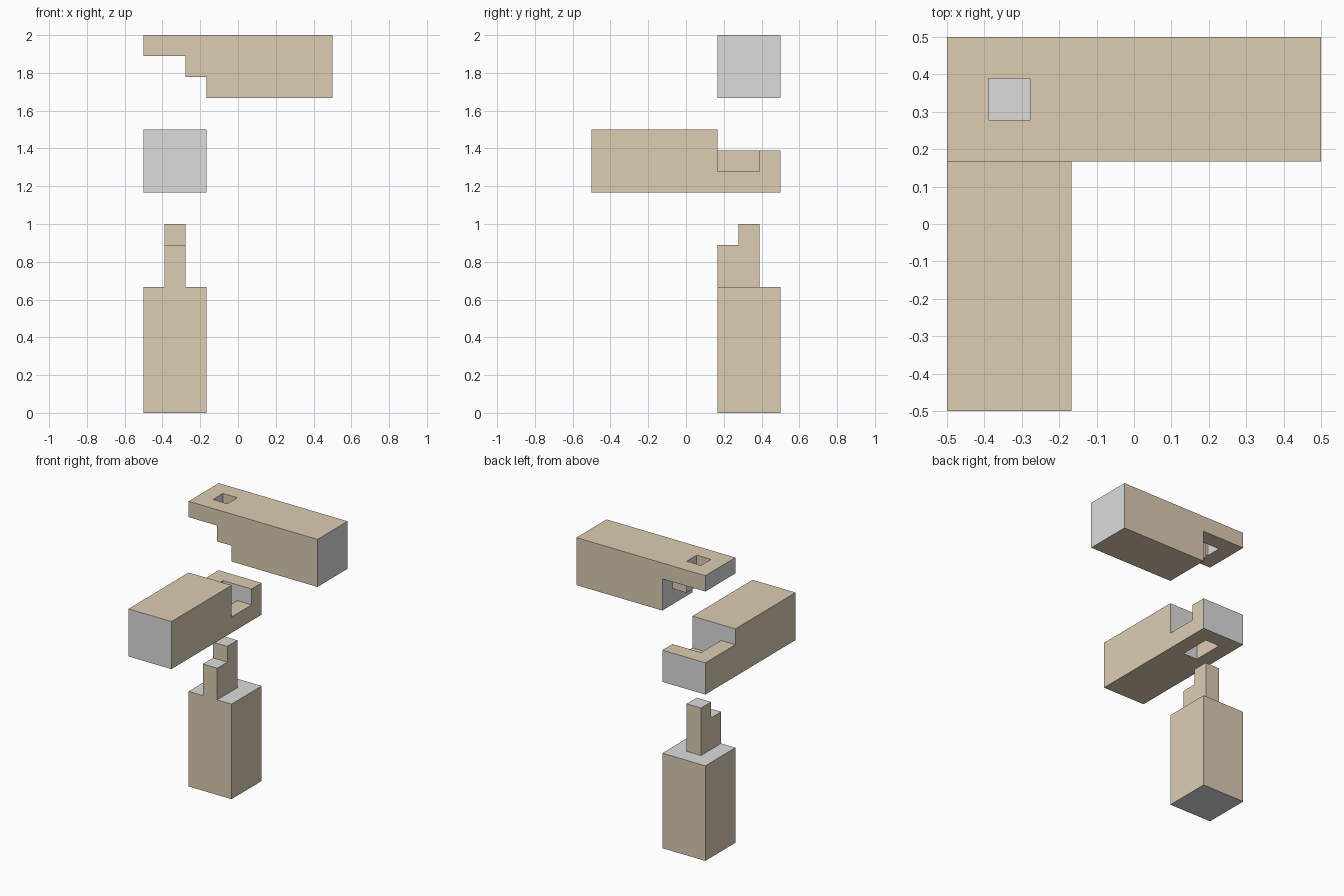
import bpy
import bmesh
from mathutils import Vector

if "Cube" in bpy.data.objects:
    bpy.data.objects.remove(bpy.data.objects["Cube"], do_unlink=True)

U = 1 / 9      # joint module: each timber is three modules thick
FAR = 6        # reach of open-sided cuts past the timber


def material(name, rgb):
    mat = bpy.data.materials.new(name)
    mat.use_nodes = True
    mat.diffuse_color = (*rgb, 1)
    mat.node_tree.nodes["Principled BSDF"].inputs["Base Color"].default_value = (*rgb, 1)
    return mat


side_grain = material("tan side grain", (0.72, 0.61, 0.455))
end_grain = material("grey end grain", (0.72, 0.72, 0.72))


def box(name, xs, ys, zs):
    """Box spanning the given (min, max) ranges, in modules."""
    bm = bmesh.new()
    bmesh.ops.create_cube(bm, size=1)
    for v in bm.verts:
        v.co = Vector([(r[0] if c < 0 else r[1]) * U for c, r in zip(v.co, (xs, ys, zs))])
    mesh = bpy.data.meshes.new(name)
    bm.to_mesh(mesh)
    bm.free()
    obj = bpy.data.objects.new(name, mesh)
    bpy.context.collection.objects.link(obj)
    return obj


def timber(name, blank, cuts, grain_axis):
    """Square blank with joint cuts; faces across the grain show end grain."""
    obj = box(name, *blank)
    for cut in cuts:
        cutter = box("cutter", *cut)
        cutter.hide_render = True
        mod = obj.modifiers.new("joint cut", "BOOLEAN")
        mod.operation = "DIFFERENCE"
        mod.solver = "EXACT"
        mod.object = cutter
        bpy.context.view_layer.update()
        graph = bpy.context.evaluated_depsgraph_get()
        result = bpy.data.meshes.new_from_object(obj.evaluated_get(graph))
        obj.modifiers.clear()
        obj.data = result
        bpy.data.objects.remove(cutter, do_unlink=True)
    obj.data.name = name
    obj.data.materials.clear()
    obj.data.materials.append(side_grain)
    obj.data.materials.append(end_grain)
    for face in obj.data.polygons:
        face.material_index = int(abs(face.normal[grain_axis]) > 0.5)
        face.use_smooth = False
    return obj


# Shared plan positions of the corner joint
corner_x, corner_y = (-4.5, -1.5), (1.5, 4.5)
tenon_x, tenon_y = (-3.5, -2.5), (1.5, 3.5)
everywhere = (-FAR, FAR)

# Upright post with a stepped tenon
timber("post", (corner_x, corner_y, (0, 9)), [
    ((-FAR, -3.5), everywhere, (6, 10)),
    ((-2.5, FAR), everywhere, (6, 10)),
    (everywhere, (3.5, FAR), (6, 10)),
    (everywhere, (-FAR, 2.5), (8, 10)),
], 2)

# Front-to-back beam: top lap, through mortise and side pocket
timber("lower_beam", (corner_x, (-4.5, 4.5), (10.5, 13.5)), [
    (everywhere, (1.5, FAR), (12.5, 15)),
    (tenon_x, tenon_y, (10, 13)),
    ((-3, FAR), tenon_y, (11.5, 13)),
], 1)

# Side-to-side beam: underside lap, stepped key and small mortise
timber("upper_beam", ((-4.5, 4.5), corner_y, (15, 18)), [
    ((-FAR, -1.5), everywhere, (14, 16)),
    ((-FAR, -2.5), everywhere, (14, 17)),
    ((-FAR, -1.5), (3.5, FAR), (14, 17)),
    (tenon_x, (2.5, 3.5), (14, 19)),
], 0)
